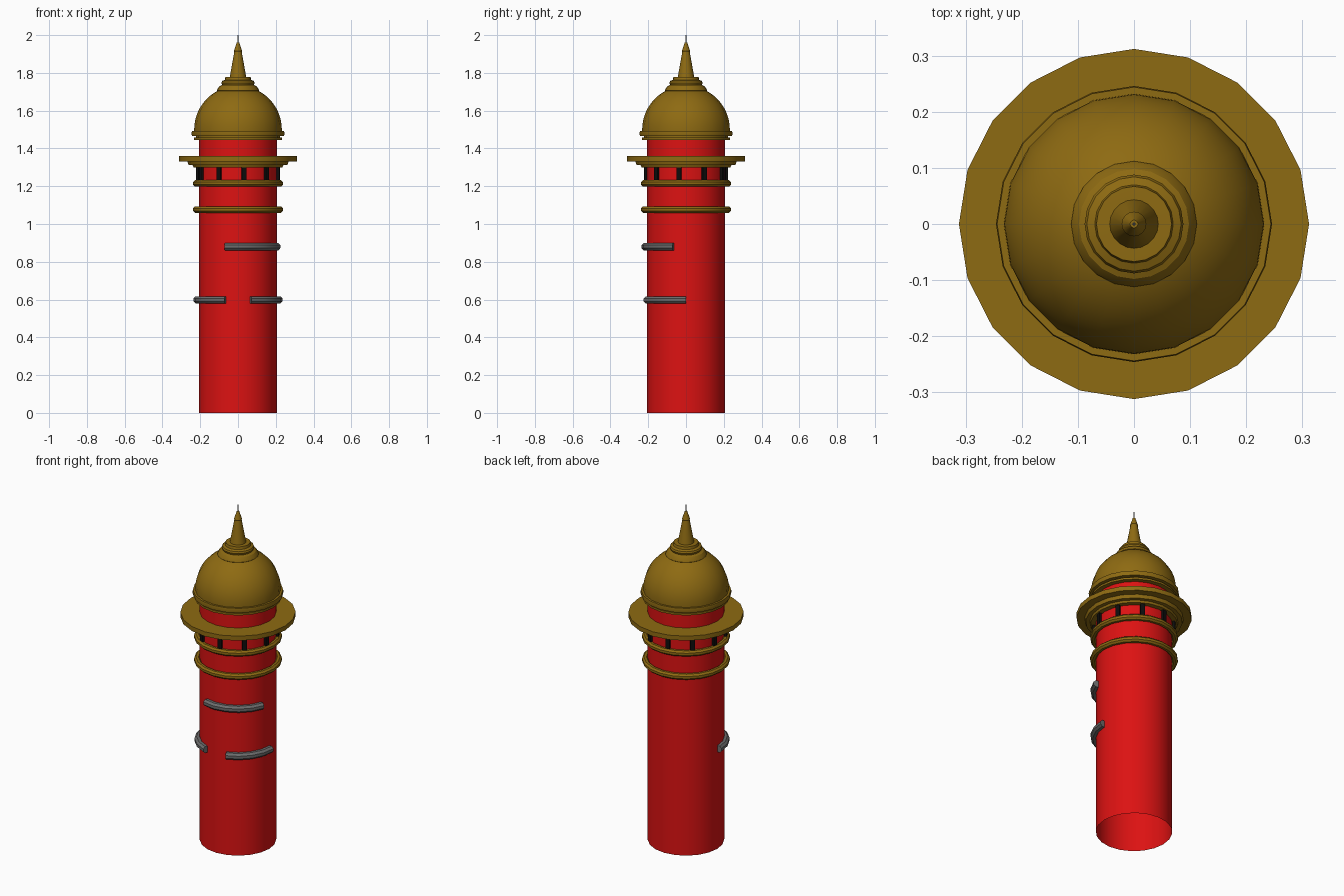
import bpy, bmesh, math
from mathutils import Matrix

SIDES = 20

cube = bpy.data.objects.get("Cube")
if cube:
    bpy.data.objects.remove(cube, do_unlink=True)


def material(name, rgb):
    m = bpy.data.materials.new(name)
    m.use_nodes = True
    m.diffuse_color = (*rgb, 1)
    m.node_tree.nodes["Principled BSDF"].inputs["Base Color"].default_value = (*rgb, 1)
    return m


RED = material("red_paint", (0.72, 0.006, 0.006))
GOLD = material("dark_gold", (0.27, 0.145, 0.006))
GREY = material("grey_metal", (0.15, 0.15, 0.15))
BLACK = material("black_metal", (0.004, 0.004, 0.004))


def finish(bm, name, mat):
    bmesh.ops.recalc_face_normals(bm, faces=bm.faces)
    mesh = bpy.data.meshes.new(name)
    bm.to_mesh(mesh)
    bm.free()
    mesh.materials.append(mat)
    obj = bpy.data.objects.new(name, mesh)
    bpy.context.collection.objects.link(obj)
    bpy.ops.object.select_all(action='DESELECT')
    obj.select_set(True)
    bpy.context.view_layer.objects.active = obj
    bpy.ops.object.shade_smooth_by_angle(angle=math.radians(30))
    return obj


def lathe(name, profile, mat, start=0, sweep=360, loop=False):
    """Turn an (r, z) profile about z; angles run from the front towards +x."""
    bm = bmesh.new()
    verts = [bm.verts.new((r, 0, z)) for r, z in profile]
    edges = [bm.edges.new(pair) for pair in zip(verts, verts[1:])]
    if loop:
        edges.append(bm.edges.new((verts[-1], verts[0])))
    bm.transform(Matrix.Rotation(math.radians(start - 90), 4, 'Z'))
    bmesh.ops.spin(bm, geom=verts + edges, cent=(0, 0, 0), axis=(0, 0, 1),
                   angle=math.radians(sweep), steps=round(SIDES * sweep / 360))
    bmesh.ops.remove_doubles(bm, verts=bm.verts, dist=0.0003)
    if sweep < 360:
        bmesh.ops.holes_fill(bm, edges=[e for e in bm.edges if e.is_boundary], sides=0)
    return finish(bm, name, mat)


def tube(name, radius, z, thick, mat, start=0, sweep=360):
    section = [(radius + thick * math.cos(a), z + thick * math.sin(a))
               for a in (math.radians(22.5 + 45 * i) for i in range(8))]
    return lathe(name, section, mat, start, sweep, True)


# Shaft, open at the bottom
lathe("tower_shaft", [(0.207, 0), (0.207, 1.46)], RED)

# Curved grey bars wrapped round the front
tube("upper_bar", 0.216, 0.88, 0.021, GREY, -18, 90)
tube("lower_bar_left", 0.216, 0.598, 0.021, GREY, 18, 72)
tube("lower_bar_right", 0.216, 0.598, 0.021, GREY, -90, 72)

# Gold rings below the balcony
tube("lower_ring", 0.221, 1.076, 0.018, GOLD)
tube("upper_ring", 0.221, 1.215, 0.018, GOLD)

# Black posts between the upper ring and the balcony
bm = bmesh.new()
for i in range(10):
    place = (Matrix.Rotation(math.radians(8.4 + 36 * i), 4, 'Z')
             @ Matrix.Translation((0, -0.217, 1.265))
             @ Matrix.Diagonal((0.024, 0.014, 0.09, 1)))
    bmesh.ops.create_cube(bm, size=1, matrix=place)
finish(bm, "balcony_posts", BLACK)

# Stepped balcony
lathe("balcony", [(0.2, 1.3), (0.235, 1.3), (0.24, 1.312), (0.262, 1.312),
                  (0.268, 1.332), (0.312, 1.332), (0.312, 1.359), (0.2, 1.359)],
      GOLD, loop=True)

# Moulding under the dome
lathe("dome_lower_band", [(0.2, 1.446), (0.234, 1.446), (0.234, 1.458), (0.2, 1.458)],
      GOLD, loop=True)
lathe("dome_upper_band", [(0, 1.458), (0.222, 1.458), (0.222, 1.466), (0.244, 1.466),
                          (0.246, 1.48), (0.244, 1.493), (0, 1.493)], GOLD)

# Hemispherical dome
dome = [(0.232 * math.cos(a), 1.5 + 0.232 * math.sin(a))
        for a in (math.radians(6 * i) for i in range(13))]
lathe("dome", [(0.232, 1.49)] + dome, GOLD)

# Stepped crown on the dome
lathe("crown", [(0, 1.7), (0.106, 1.7), (0.112, 1.706), (0.108, 1.716), (0.098, 1.73),
                (0.084, 1.736), (0.088, 1.747), (0.084, 1.757), (0.07, 1.763),
                (0.067, 1.778), (0, 1.78)], GOLD)

# Spire and thin needle
lathe("spire", [(0, 1.775), (0.044, 1.775), (0.02, 1.91), (0.022, 1.915),
                (0.007, 1.96), (0, 1.96)], GOLD)
lathe("needle", [(0, 1.955), (0.003, 1.955), (0.002, 2), (0, 2)], GREY)
